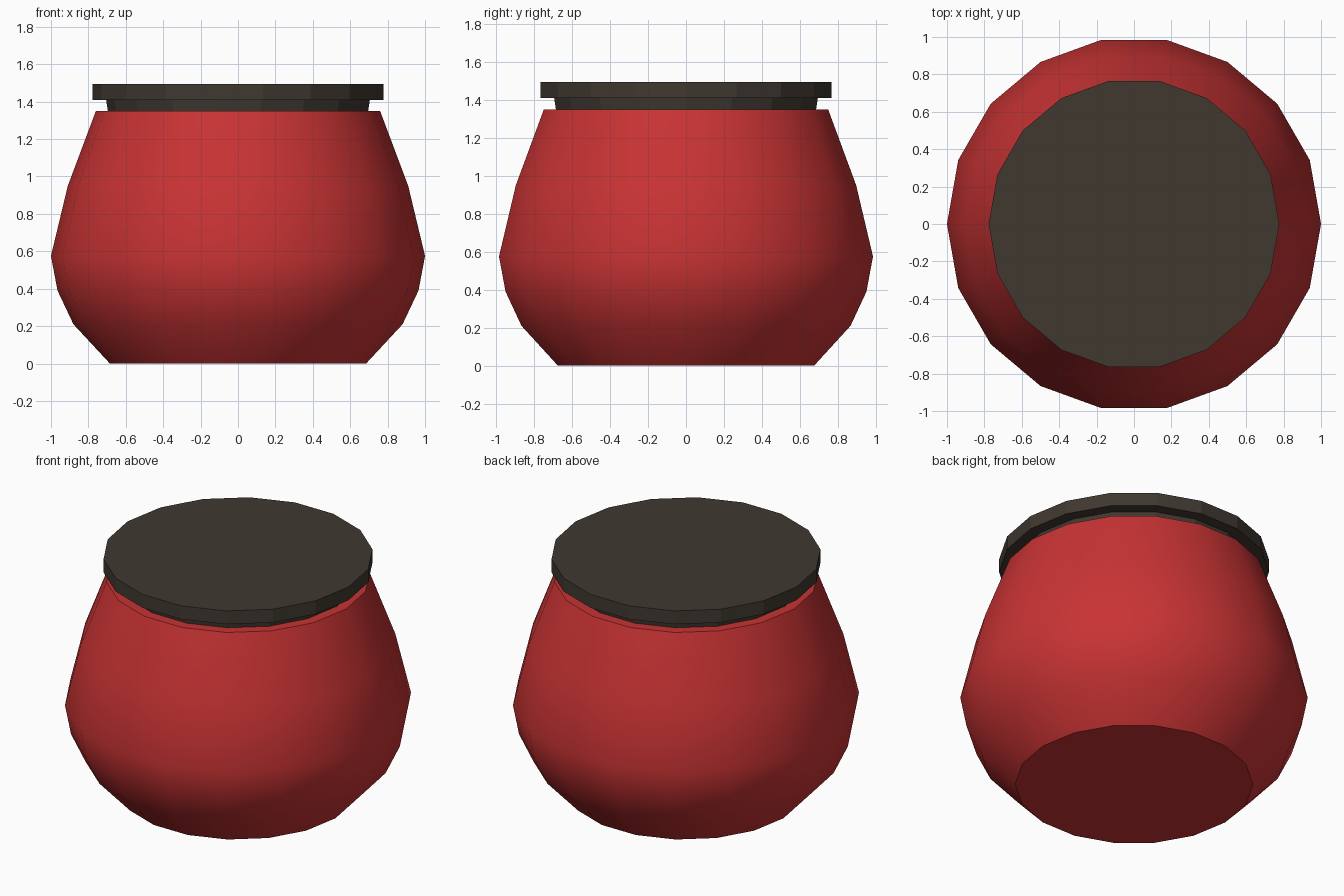
import bpy, bmesh, math

if "Cube" in bpy.data.objects:
    bpy.data.objects.remove(bpy.data.objects["Cube"])

SIDES = 18


def material(name, rgb):
    m = bpy.data.materials.new(name)
    m.diffuse_color = (*rgb, 1)
    m.use_nodes = True
    m.node_tree.nodes["Principled BSDF"].inputs["Base Color"].default_value = m.diffuse_color
    return m


def lathe(name, profile, mat, smooth_angle):
    """Revolve (radius, z) points around z and cap both ends."""
    bm = bmesh.new()
    rings = []
    for r, z in profile:
        rings.append([bm.verts.new((r * math.cos(2 * math.pi * i / SIDES),
                                    r * math.sin(2 * math.pi * i / SIDES), z))
                      for i in range(SIDES)])
    for a, b in zip(rings, rings[1:]):
        for i in range(SIDES):
            j = (i + 1) % SIDES
            bm.faces.new((a[i], a[j], b[j], b[i]))
    bm.faces.new(rings[0][::-1])
    bm.faces.new(rings[-1])
    bmesh.ops.recalc_face_normals(bm, faces=bm.faces)
    mesh = bpy.data.meshes.new(name)
    bm.to_mesh(mesh)
    bm.free()
    mesh.materials.append(mat)
    ob = bpy.data.objects.new(name, mesh)
    bpy.context.collection.objects.link(ob)
    if smooth_angle:
        bpy.ops.object.select_all(action='DESELECT')
        ob.select_set(True)
        bpy.context.view_layer.objects.active = ob
        bpy.ops.object.shade_smooth_by_angle(angle=math.radians(smooth_angle))
    return ob


red = material("red glaze", (0.58, 0.033, 0.034))
dark = material("dark brown", (0.051, 0.040, 0.030))

# Rounded pot body, smooth sides with a sharp base and rim
lathe("pot_body", [(0.685, 0), (0.88, 0.21), (0.965, 0.39), (1.0, 0.575),
                   (0.91, 0.95), (0.76, 1.35)], red, 40)

# Lid: slightly tapered plug under a flat overhanging disc
lathe("lid", [(0.695, 1.345), (0.705, 1.41), (0.777, 1.41), (0.777, 1.495)],
      dark, 0)
